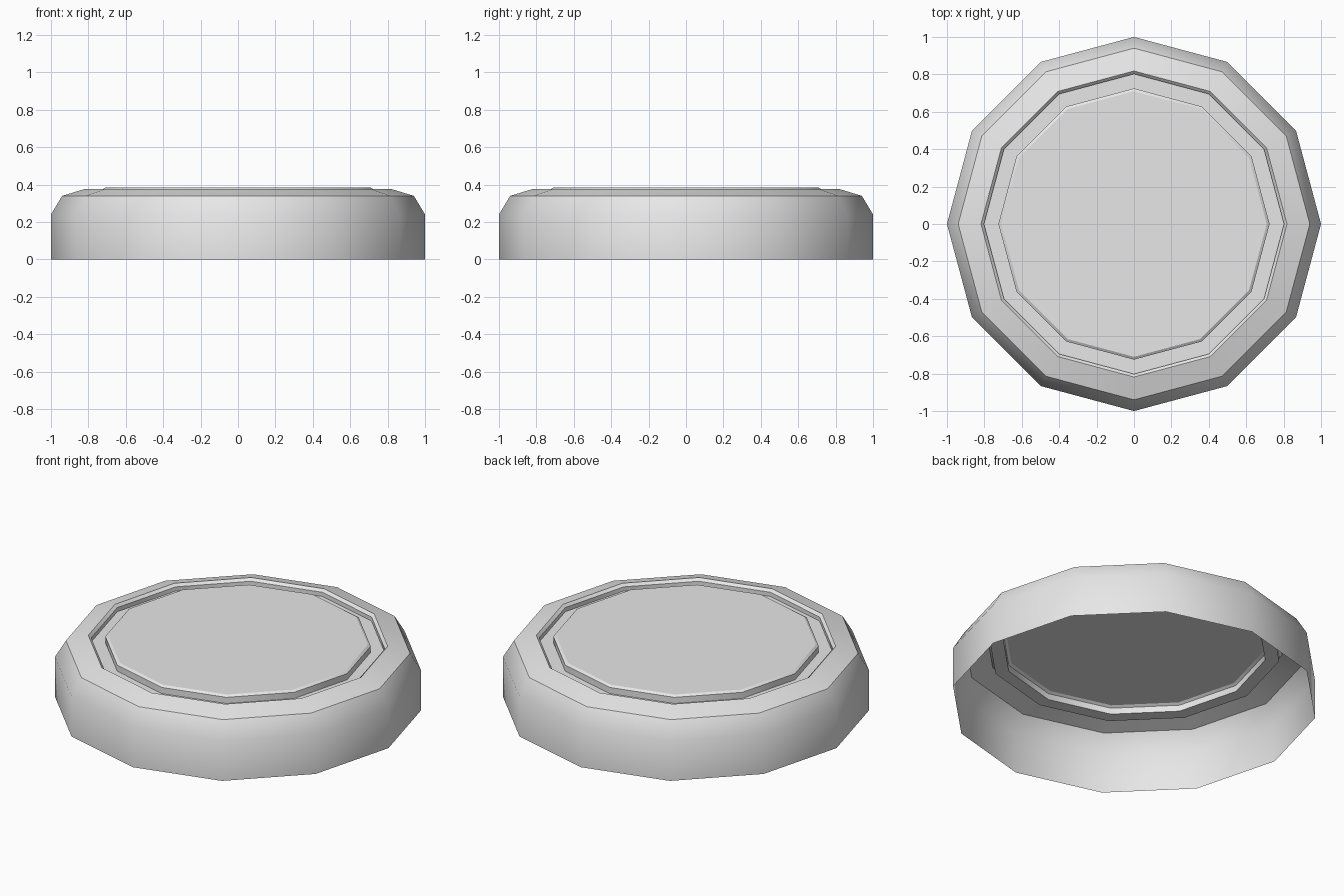
import bpy
import bmesh
from math import cos, sin, pi, radians

cube = bpy.data.objects.get("Cube")
if cube:
    bpy.data.objects.remove(cube, do_unlink=True)

SIDES = 12

# Half section (radius, height), from the open bottom rim to the top disc
PROFILE = [
    (1.0, 0.0), (1.0, 0.24),        # skirt
    (0.94, 0.34), (0.818, 0.377),   # shoulder and sloped rim
    (0.802, 0.362), (0.802, 0.337), # groove outer wall
    (0.725, 0.337), (0.725, 0.374), # groove floor and inner wall
    (0.71, 0.384),                  # chamfer of the centre disc
]

# Light grey metal
grey = bpy.data.materials.new("light_grey")
grey.use_nodes = True
colour = (0.8, 0.8, 0.8, 1.0)
grey.diffuse_color = colour
grey.node_tree.nodes["Principled BSDF"].inputs["Base Color"].default_value = colour


def ring(bm, radius, height):
    """One polygon ring of vertices with a corner on each axis."""
    angles = [2 * pi * i / SIDES for i in range(SIDES)]
    return [bm.verts.new((radius * cos(a), radius * sin(a), height)) for a in angles]


# Lid shell, open underneath
bm = bmesh.new()
rings = [ring(bm, r, z) for r, z in PROFILE]
for low, high in zip(rings, rings[1:]):
    for i in range(SIDES):
        j = (i + 1) % SIDES
        bm.faces.new((low[i], low[j], high[j], high[i]))
bm.faces.new(rings[-1])

mesh = bpy.data.meshes.new("lid_shell")
bm.to_mesh(mesh)
bm.free()
mesh.materials.append(grey)
lid = bpy.data.objects.new("lid_shell", mesh)
bpy.context.collection.objects.link(lid)

# Soft skirt, crisp rim and groove
bpy.ops.object.select_all(action="DESELECT")
lid.select_set(True)
bpy.context.view_layer.objects.active = lid
bpy.ops.object.shade_smooth_by_angle(angle=radians(30.5))
